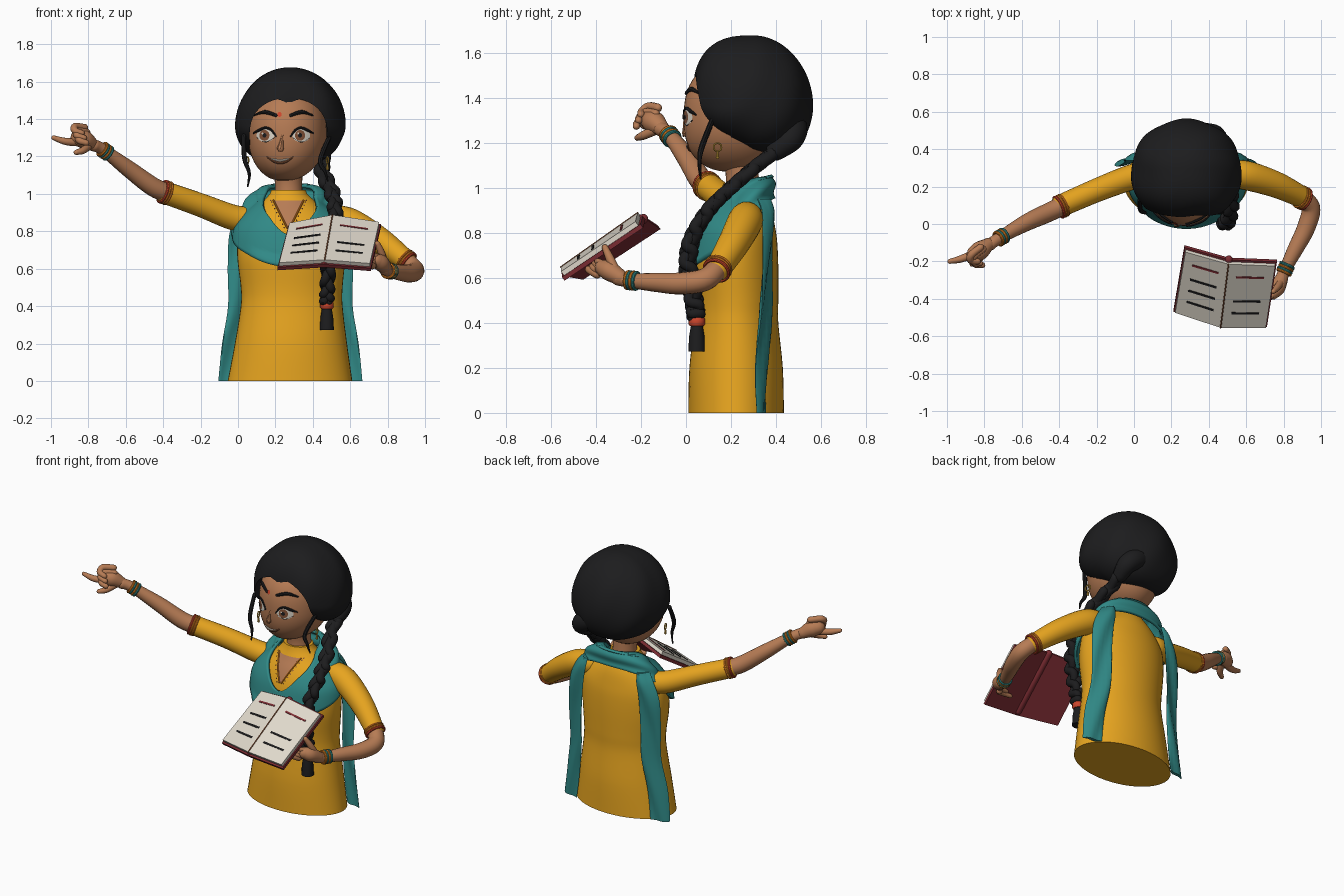
import bpy, bmesh, math
from mathutils import Vector as V
from math import sin, cos, pi

if "Cube" in bpy.data.objects:
    bpy.data.objects.remove(bpy.data.objects["Cube"])

COLOURS = dict(mustard=(.8, .375, .014), teal=(.03, .25, .24), hair_black=(.012, .012, .013),
               skin=(.47, .2, .09), red=(.6, .06, .025), maroon=(.2, .025, .032),
               cream=(.74, .69, .6), orange=(.68, .2, .015), gold=(.65, .38, .05), brown=(.24, .09, .04))
MATS = {}
for k, c in COLOURS.items():
    MATS[k] = bpy.data.materials.new(k)
    MATS[k].diffuse_color = (*c, 1)

def add(name, bm, mat):
    bmesh.ops.recalc_face_normals(bm, faces=bm.faces)
    me = bpy.data.meshes.new(name)
    bm.to_mesh(me)
    bm.free()
    me.materials.append(MATS[mat])
    ob = bpy.data.objects.new(name, me)
    bpy.context.collection.objects.link(ob)
    return ob

def loft(name, rings, mat, cap=True, closed=True):
    bm = bmesh.new()
    vs = [[bm.verts.new(p) for p in r] for r in rings]
    n = len(rings[0])
    for a, b in zip(vs, vs[1:]):
        for i in range(n if closed else n - 1):
            j = (i + 1) % n
            bm.faces.new((a[i], a[j], b[j], b[i]))
    if cap:
        bm.faces.new(vs[0])
        bm.faces.new(vs[-1])
    return add(name, bm, mat)

def spline(pts, k=6):
    """Catmull-Rom samples through tuples of any length."""
    p = [pts[0]] + list(pts) + [pts[-1]]
    out = []
    for a, b, c, d in zip(p, p[1:], p[2:], p[3:]):
        for s in range(k):
            t = s / k
            out.append([.5 * (2*f + (g-e)*t + (2*e-5*f+4*g-h)*t*t + (3*f-e-3*g+h)*t**3)
                        for e, f, g, h in zip(a, b, c, d)])
    return out + [list(pts[-1])]

def tube(name, pts, mat, n=14, k=6):
    """Rounded limb through (x, y, z, radius) points."""
    s = spline(pts, k)
    P, R = [V(q[:3]) for q in s], [max(q[3], .001) for q in s]
    T = [(P[min(i+1, len(P)-1)] - P[max(i-1, 0)]).normalized() for i in range(len(P))]
    up = T[0].orthogonal().normalized()
    rings = []
    def ring(c, r, t):
        w = t.cross(up)
        return [c + (up * cos(2*pi*i/n) + w * sin(2*pi*i/n)) * r for i in range(n)]
    for i, (c, r, t) in enumerate(zip(P, R, T)):
        up = (up - t * up.dot(t)).normalized()
        if i == 0:
            rings += [ring(c - t*r*cos(a), r*sin(a), t) for a in (.15, .6, 1.1)]
        rings.append(ring(c, r, t))
    rings += [ring(c + t*r*cos(a), r*sin(a), t) for a in (1.1, .6, .15)]
    return loft(name, rings, mat)

def ring(name, c, axis, R, r, mat):
    bpy.ops.mesh.primitive_torus_add(location=c, rotation=V(axis).to_track_quat('Z', 'Y').to_euler(),
        major_radius=R, minor_radius=r, major_segments=28, minor_segments=8)
    ob = bpy.context.object
    ob.name = name
    ob.data.materials.append(MATS[mat])

# Torso rows: z, centre x, half width, front y, back y
TORSO = spline([(0, .278, .333, .01, .435), (.2, .283, .3, .015, .43), (.4, .287, .272, .038, .41),
         (.5, .287, .272, .04, .41), (.65, .285, .288, .03, .41), (.76, .285, .288, .045, .405),
         (.83, .285, .27, .065, .395), (.9, .28, .21, .1, .38), (.95, .275, .15, .135, .36),
         (1.0, .27, .1, .16, .33), (1.02, .27, .092, .165, .325)], 5)

def torso(z):
    """Section at height z: centre x, half width, centre y, front depth, back depth."""
    z = min(z, 1.02)
    for a, b in zip(TORSO, TORSO[1:]):
        if z <= b[0]:
            break
    t = (z - a[0]) / (b[0] - a[0])
    _, cx, rx, f, k = [p + (q - p) * t for p, q in zip(a, b)]
    return cx, rx, (f + k) / 2, (k - f) / 2, (k - f) / 2

def head(z):
    t = (z - 1.31) / (.25 if z > 1.31 else .24)
    r = max(1 - abs(t)**2.5, .0005)**.4
    low = max(-t, 0)
    return .265 - .018*low**2, .209*r*(1 - .2*low**2), .215, .225*r, .22*r

def front(sec, x, z):
    cx, rx, cy, f, _ = sec(z)
    return cy - f * math.sqrt(max(1 - ((x - cx) / rx)**2, 0))

def body(name, sec, zs, mat, n=48):
    rings = []
    for z in zs:
        cx, rx, cy, f, b = sec(z)
        rings.append([(cx + rx*sin(a), cy - (f if cos(a) > 0 else b)*cos(a), z)
                      for a in (2*pi*i/n for i in range(n))])
    return loft(name, rings, mat)

def patch(name, sec, cx, cz, rx, rz, off, mat):
    """Thin oval lying on a body's front."""
    loft(name, [[(x, front(sec, x, z) - off, z) for x, z in
         ((cx + rx*s*cos(2*pi*i/24), cz + rz*s*sin(2*pi*i/24)) for i in range(24))]
         for s in (1, .75, .5, .25, .02)], mat)

def line(name, sec, pts, off, mat):
    """Tube drawn over a body's front through (x, z, radius)."""
    tube(name, [(x, front(sec, x, z) - off, z, r) for x, z, r in pts], mat, 8)

# Body, neck, head
body('tunic', torso, [1.02*i/51 for i in range(52)], 'mustard')
tube('neck', [(.272, .25, .93, .08), (.27, .25, 1.05, .073), (.27, .24, 1.15, .08)], 'skin', 24)
body('head', head, [1.31 + (.25 if i > 15 else .24)*sin((i/15 - 1)*pi/2) for i in range(31)], 'skin')

# Neckline opening with trimmed edge
loft('neckline', [[(x, front(torso, x, z) - .005, z) for x in
     (.27 + (.006 + (z - .82)*.5)*(i/4 - 1) for i in range(9))]
     for z in (.82 + .018*j for j in range(9))], 'skin', cap=False, closed=False)
for s in (-1, 1):
    edge = [(.27 + s*(.008 + (z - .82)*.5), z, .005) for z in (.82, .86, .9, .94, .965)]
    line('neckline_trim', torso, edge, .006, 'orange')
    for x, z, _ in spline(edge, 2):
        patch('neckline_bead', torso, x + s*.015, z, .004, .004, .008, 'brown')

# Face
for s, cx in ((-1, .147), (1, .338)):
    patch('eye_white', head, cx, 1.313, .048, .036, .003, 'cream')
    patch('iris', head, cx - .006, 1.313, .027, .029, .005, 'brown')
    patch('pupil', head, cx - .006, 1.313, .011, .012, .007, 'hair_black')
    patch('eye_glint', head, cx - .016, 1.323, .005, .005, .009, 'cream')
    line('upper_lash', head, [(cx - .056*s, 1.308, .004), (cx - .03*s, 1.342, .006), (cx, 1.353, .007),
         (cx + .034*s, 1.34, .008), (cx + .064*s, 1.325, .004)], .002, 'hair_black')
    line('lower_lash', head, [(cx - .045*s, 1.3, .002), (cx, 1.277, .002), (cx + .045*s, 1.3, .002)], .002, 'hair_black')
    bx = cx + .005*s
    line('eyebrow', head, [(bx - .06*s, 1.42, .009), (bx, 1.437, .011), (bx + .055*s, 1.42, .005)], 0, 'hair_black')
patch('forehead_dot', head, .222, 1.425, .012, .013, .006, 'red')
line('nose', head, [(.238, 1.31, .008), (.232, 1.27, .013), (.228, 1.245, .02)], -.005, 'skin')
patch('nostrils', head, .228, 1.23, .015, .005, .012, 'brown')
line('lips', head, [(.155, 1.197, .003), (.19, 1.177, .008), (.225, 1.169, .01), (.26, 1.176, .008), (.295, 1.197, .003)], -.001, 'brown')
line('teeth', head, [(.18, 1.187, .003), (.225, 1.178, .006), (.27, 1.187, .003)], .006, 'cream')

# Hair with face opening: flatter and fuller in front, rounder behind
rings = []
for j in range(49):
    p = pi*(j + .1)/48.2
    zz, r = cos(p), sin(p)
    if zz < 0:
        r = r**.75
    rf = (1 - abs(zz)**2.7)**.37
    row = []
    for i in range(80):
        a = 2*pi*i/80
        w = 1 + .014*sin(7*a + 3*p)*r
        c, s = cos(a), sin(a)
        if c > 0:
            q = (abs(s)**2.7 + c**2.7)**(-1/2.7)
            x, y = r*s*q, rf*c*q
        else:
            x, y = r*s, r*c
        row.append((.28 + .293*w*x, .295 - .266*w*y,
                    1.365 + (.312 if zz > 0 else .205)*zz + max(-zz, 0)*(.12 if c > 0 else .05)*c*r))
    rings.append(row)
hair = loft('hair', rings, 'hair_black')
top = [(.27 + .208*cos(a), 1.3 + .213*sin(a)**.75 - .03*max(0, 1 - abs(cos(a))*3.5))
       for a in (pi*i/32 for i in range(33))]
outline = top + [(.09, 1.0), (.44, 1.0)]
cutter = loft('face_cutter', [[(x, y, z) for x, z in outline] for y in (-.3, .2)], 'hair_black')
cut = hair.modifiers.new('opening', 'BOOLEAN')
cut.operation, cut.object, cut.solver = 'DIFFERENCE', cutter, 'EXACT'
bpy.context.view_layer.objects.active = hair
bpy.ops.object.modifier_apply(modifier='opening')
bpy.data.objects.remove(cutter)
tube('hair_knot', [(.3, .46, 1.3, .06), (.39, .475, 1.26, .065), (.44, .46, 1.215, .058), (.445, .4, 1.165, .045)], 'hair_black')
tube('loose_strand', [(.03, .13, 1.31, .012), (.035, .075, 1.19, .013), (.06, .06, 1.11, .009), (.052, .065, 1.04, .004)], 'hair_black', 8)
tube('loose_strand', [(.49, .12, 1.31, .012), (.44, .07, 1.18, .013), (.465, .06, 1.12, .009), (.48, .065, 1.07, .004)], 'hair_black', 8)
for x in (.052, .478):
    ring('earring', (x, .14, 1.18), (1, .3, 0), .018, .004, 'gold')
    tube('earring_drop', [(x, .14, 1.155, .005), (x, .14, 1.135, .008)], 'gold', 8, 2)

# Braid: three woven strands along one path
path = spline([(.44, .45, 1.2), (.455, .33, 1.11), (.505, .2, 1.0), (.52, .1, .9), (.505, .025, .77),
               (.485, .01, .64), (.478, .035, .5), (.475, .045, .43)], 9)
for s in range(3):
    pts = []
    for i, p in enumerate(path):
        a = i*.38 + s*2*pi/3
        d = .02*sin(2*a)
        pts.append((p[0] + .02*cos(a), p[1] + d, p[2] + d*.5, .029 - .006*i/len(path)))
    tube('braid_strand', pts, 'hair_black', 10, 2)
loft('braid_tie', [[(.475 + r*cos(a), .048 + r*sin(a), z) for a in (2*pi*i/20 for i in range(20))]
     for z, r in ((.425, .03), (.418, .036), (.395, .037), (.385, .03))], 'red')
loft('braid_tuft', [[(.475 + r*cos(a), .048 + r*sin(a), z) for a in (2*pi*i/12 for i in range(12))]
     for z, r in ((.39, .026), (.34, .034), (.272, .038))], 'hair_black')

# Scarf: draped loop kept clear of the tunic, and two hanging ends
rings = []
for j in range(19):
    s = j/18
    row = []
    for i in range(72):
        a = 2*pi*i/72
        f = (1 + cos(a))/2
        zi, zo = 1.04 - .26*f**3, .95 - .34*f**1.3
        fold = .009*sin(s*14 + 1.5*cos(a))
        rx = .125 + .18*s**.9 + fold
        ry = (.2 + .065*s if cos(a) > 0 else .12 + .02*s) + fold*.8
        if cos(a) > 0:
            ry = .12 + (ry - .12)*min(1, cos(a)*1.3)
        z = zi + (zo - zi)*s + .045*sin(pi*s)*(1 - f*.6)
        x, y = .28 + rx*sin(a), .25 - ry*cos(a)
        cx, tx, cy, ty, _ = torso(z)
        q = math.hypot((x - cx)/(tx + .022), (y - cy)/(ty + .025))
        if q < 1:
            x, y = cx + (x - cx)/q, cy + (y - cy)/q
        row.append((x, y, z))
    rings.append(row)
scarf = loft('scarf_drape', rings, 'teal', cap=False)
sol = scarf.modifiers.new('cloth', 'SOLIDIFY')
sol.thickness, sol.offset = .018, 0
for s in (-1, 1):
    rings = []
    for x, y, z, w in spline([(.21, .35, .95, .03), (.235, .37, .89, .05), (.265, .368, .78, .062), (.275, .355, .6, .06),
                              (.275, .35, .4, .058), (.305, .34, .2, .06), (.327, .335, 0, .058)], 5):
        rings.append([(.28 + s*(x + w*cos(a)), y - .022*cos(a) + .011*sin(a) + .009*sin(3*cos(a) + z*9), z)
                      for a in (2*pi*i/16 for i in range(16))])
    loft('scarf_end', rings, 'teal')

# Arms, sleeves, bangles
tube('pointing_sleeve', [(.07, .27, .86, .07), (-.03, .245, .875, .068), (-.2, .18, .94, .063), (-.385, .1, 1.005, .06)], 'mustard', 24)
tube('pointing_forearm', [(-.36, .11, 1.0, .05), (-.45, .065, 1.035, .051), (-.58, .005, 1.13, .045),
     (-.72, -.075, 1.235, .032), (-.77, -.11, 1.26, .033)], 'skin', 18)
tube('book_sleeve', [(.5, .27, .87, .07), (.6, .26, .845, .078), (.76, .21, .75, .07), (.895, .145, .645, .058)], 'mustard', 24)
tube('book_forearm', [(.88, .155, .66, .046), (.945, .09, .595, .05), (.92, -.02, .575, .049), (.86, -.14, .58, .042),
     (.805, -.25, .588, .032), (.785, -.3, .6, .035)], 'skin', 18)
for c, ax, R in (((-.39, .095, 1.008), (-.185, -.08, .065), .058), ((.9, .14, .64), (.135, -.065, -.105), .057)):
    for k, m in ((0, 'orange'), (.013, 'red'), (-.014, 'orange')):
        ring('sleeve_trim', V(c) + V(ax).normalized()*k, ax, R, .008, m)
for c, ax in (((-.71, -.07, 1.228), (-.14, -.08, .1)), ((.81, -.24, .588), (-.05, -.11, .01))):
    for k, m in ((-.02, 'teal'), (-.006, 'orange'), (.008, 'teal'), (.02, 'orange')):
        ring('bangle', V(c) + V(ax).normalized()*k, ax, .037, .008, m)

# Pointing hand
tube('fist', [(-.78, -.11, 1.265, .036), (-.82, -.14, 1.29, .05), (-.85, -.16, 1.3, .045)], 'skin')
tube('index_finger', [(-.84, -.15, 1.275, .022), (-.92, -.185, 1.28, .02), (-.985, -.2, 1.3, .013)], 'skin', 10)
for k in range(3):
    x, y, z = -.85 + .012*k, -.165 - .01*k, 1.35 - .026*k
    tube('curled_finger', [(x + .03, y + .04, z + .005, .019), (x - .02, y, z + .01, .02),
         (x - .022, y - .03, z - .012, .019), (x + .015, y - .035, z - .025, .016)], 'skin', 10)
tube('thumb', [(-.8, -.14, 1.255, .022), (-.83, -.19, 1.232, .019), (-.865, -.215, 1.222, .014)], 'skin', 10)

# Book hand
tube('palm', [(.79, -.29, .6, .035), (.765, -.34, .63, .044), (.74, -.37, .645, .036)], 'skin')
for k in range(4):
    tube('book_finger', [(.755 - .012*k, -.335 - .02*k, .64 - .008*k, .02), (.745 - .02*k, -.37 - .02*k, .66 - .008*k, .018),
         (.725 - .04*k, -.395 - .012*k, .675 - .012*k, .013)], 'skin', 10)
tube('book_thumb', [(.785, -.31, .625, .022), (.765, -.34, .69, .019), (.745, -.36, .735, .014)], 'skin', 10)

# Open book: corners are top outer, top spine, bottom outer, bottom spine
PAGES = ((V((.275, -.15, .845)), V((.505, -.215, .888)), V((.22, -.475, .632)), V((.463, -.555, .648))),
         (V((.755, -.225, .85)), V((.505, -.215, .888)), V((.705, -.555, .628)), V((.463, -.555, .648))))
DOWN = V((0, .6, -.8))

def slab(name, q, u0, u1, v0, v1, a, b, mat):
    f = lambda u, v: q[0].lerp(q[1], u).lerp(q[2].lerp(q[3], u), v)
    loft(name, [[f(u, v) + DOWN*h for u, v in ((u0, v0), (u1, v0), (u1, v1), (u0, v1))] for h in (a, b)], mat)

for q, rows in zip(PAGES, (((.18, 'maroon'), (.41, 'hair_black'), (.59, 'hair_black'), (.77, 'hair_black')),
                           ((.2, 'maroon'), (.58, 'hair_black'), (.77, 'hair_black')))):
    slab('book_pages', q, 0, 1, 0, 1, 0, .022, 'cream')
    slab('book_cover', q, -.03, 1, -.03, 1.03, .022, .042, 'maroon')
    for v, m in rows:
        slab('printed_line', q, .2, .8, v - .014, v + .014, -.002, .002, m)
tube('book_spine', [(.507, -.19, .862, .022), (.464, -.525, .628, .022)], 'maroon', 12, 2)
tube('page_gutter', [(.505, -.215, .888, .004), (.463, -.555, .648, .004)], 'brown', 8, 2)

# Smooth shading with crisp edges
for ob in bpy.data.objects:
    ob.select_set(ob.type == 'MESH')
bpy.context.view_layer.objects.active = hair
bpy.ops.object.shade_smooth_by_angle(angle=math.radians(40))

for m in bpy.data.materials:
    if m.users and not m.is_grease_pencil:
        m.use_nodes = True
        m.node_tree.nodes["Principled BSDF"].inputs["Base Color"].default_value = m.diffuse_color
